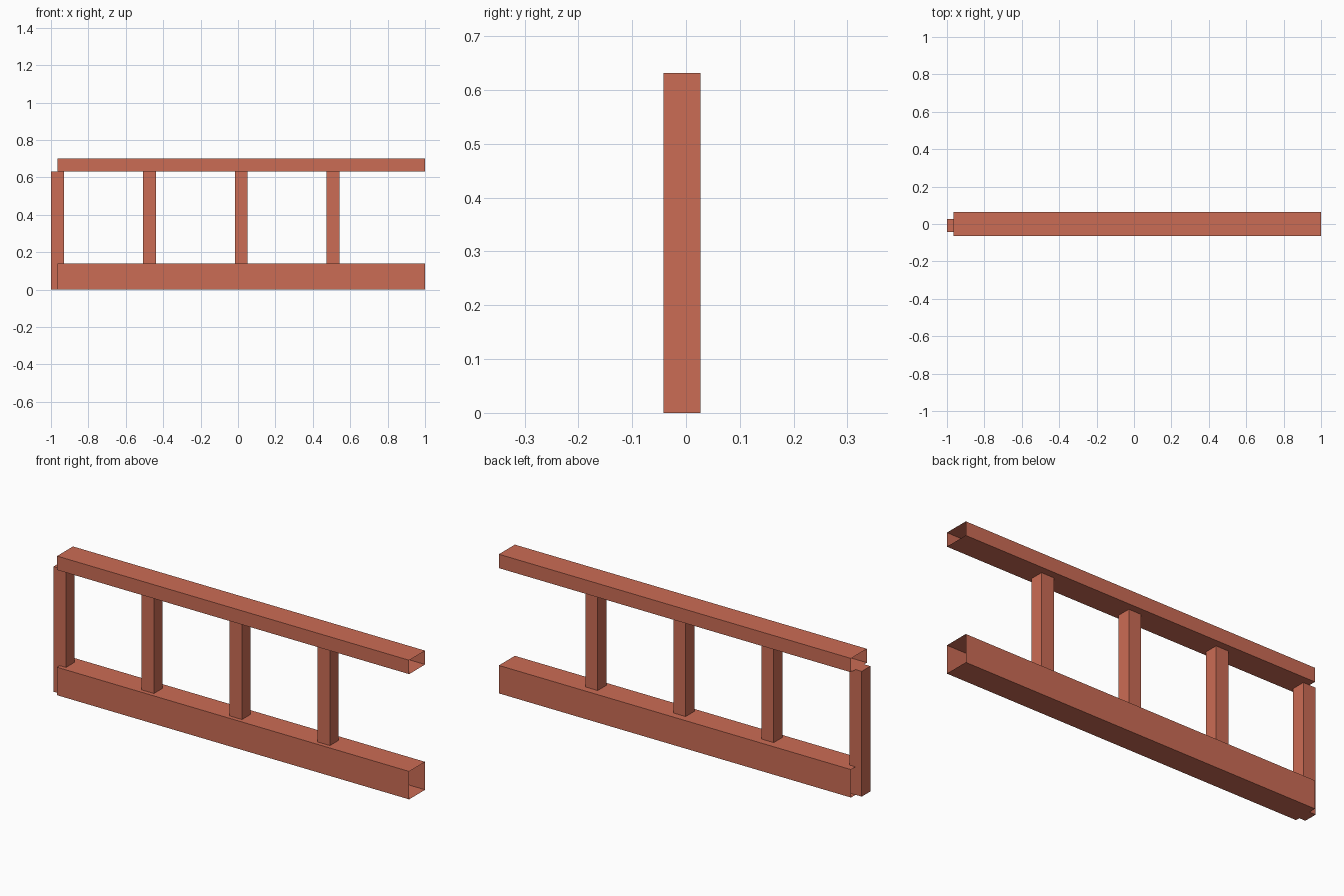
import bpy, bmesh

if "Cube" in bpy.data.objects:
    bpy.data.objects.remove(bpy.data.objects["Cube"])

POST = 0.069            # post thickness
X0 = -1 + POST / 2      # centre of end post, start of rails
STEP = (1 - X0) / 4     # bay length
POST_TOP = 0.632

mat = bpy.data.materials.new("red_paint")
mat.diffuse_color = (0.6, 0.15, 0.09, 1)
mat.use_nodes = True
mat.node_tree.nodes["Principled BSDF"].inputs["Base Color"].default_value = mat.diffuse_color


def box(name, lo, hi, open_ends=False):
    bm = bmesh.new()
    bmesh.ops.create_cube(bm, size=1)
    for v in bm.verts:
        v.co = [(a + b) / 2 + c * (b - a) for a, b, c in zip(lo, hi, v.co)]
    if open_ends:
        ends = [f for f in bm.faces if abs(f.normal.x) > 0.9]
        bmesh.ops.delete(bm, geom=ends, context='FACES_ONLY')
    mesh = bpy.data.meshes.new(name)
    bm.to_mesh(mesh)
    bm.free()
    mesh.materials.append(mat)
    obj = bpy.data.objects.new(name, mesh)
    bpy.context.collection.objects.link(obj)
    return obj


# Rails: thin-walled channels left open at both ends
for name, z0, z1 in (("bottom_rail", 0, 0.141), ("top_rail", POST_TOP, 0.702)):
    box(name, (X0, -0.0635, z0), (1, 0.0635, z1), open_ends=True)

# Posts: full height, one per bay, set slightly forward
posts = box("posts", (-1, -0.042, 0), (-1 + POST, 0.027, POST_TOP))
arr = posts.modifiers.new("repeat", 'ARRAY')
arr.count = 4
arr.use_relative_offset = False
arr.use_constant_offset = True
arr.constant_offset_displace = (STEP, 0, 0)
